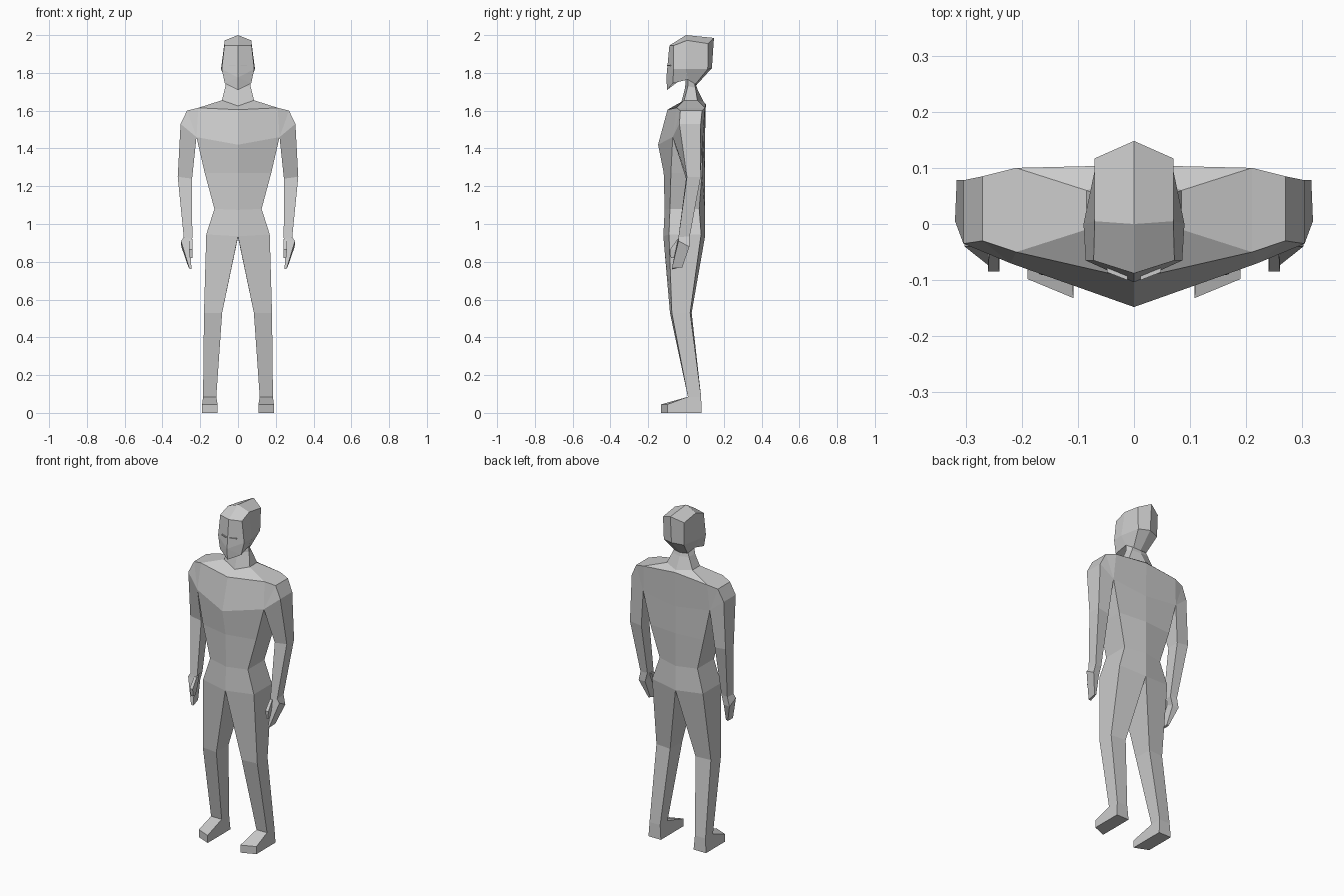
import bpy, bmesh

grey = bpy.data.materials.new("plain_grey")
grey.diffuse_color = (0.6, 0.6, 0.6, 1)


def loft(name, rings, closed=True):
    """Skin matching rings; closed rings are capped, open ones run front to back along the mirror plane."""
    bm = bmesh.new()
    rows = [[bm.verts.new(p) for p in ring] for ring in rings]
    n = len(rows[0])
    for a, b in zip(rows, rows[1:]):
        for i in range(n if closed else n - 1):
            j = (i + 1) % n
            bm.faces.new((a[i], a[j], b[j], b[i]))
    if closed:
        bm.faces.new(rows[0])
        bm.faces.new(rows[-1])
    return finish(name, bm)


def finish(name, bm):
    """Clean up the right half, mirror it to the left and make an object."""
    bmesh.ops.remove_doubles(bm, verts=bm.verts, dist=0.0005)
    bmesh.ops.mirror(bm, geom=bm.verts[:] + bm.edges[:] + bm.faces[:],
                     axis='X', merge_dist=0.0005)
    bmesh.ops.recalc_face_normals(bm, faces=bm.faces)
    me = bpy.data.meshes.new(name)
    bm.to_mesh(me)
    bm.free()
    me.materials.append(grey)
    ob = bpy.data.objects.new(name, me)
    bpy.context.collection.objects.link(ob)
    return ob


# rings shared by neighbouring parts
collar = [(0, -.098, 1.605), (.21, -.05, 1.615), (.21, .1, 1.615), (0, .105, 1.635)]
chest = [(0, -.148, 1.42), (.22, -.07, 1.46), (.22, .09, 1.46), (0, .1, 1.43)]
hip = [(0, -.12, .935), (.168, -.09, .945), (.168, .08, .945), (0, .1, .93)]
wrist = [(.287, -.04, .93), (.287, .02, .935), (.245, .015, .935), (.242, -.04, .925)]
ankle = [(.115, .01, .085), (.185, .01, .085), (.185, .08, .085), (.115, .08, .085)]

# torso, from collar down to hips
loft("torso", [
    collar, chest,
    [(0, -.118, 1.27), (.176, -.08, 1.27), (.176, .085, 1.27), (0, .1, 1.27)],
    [(0, -.113, 1.075), (.125, -.085, 1.08), (.125, .07, 1.08), (0, .1, 1.075)],
    hip], closed=False)

# sloping shoulders and neck
loft("neck", [
    collar,
    [(0, -.03, 1.625), (.085, -.01, 1.655), (.085, .06, 1.655), (0, .095, 1.645)],
    [(0, -.005, 1.72), (.066, .01, 1.73), (.055, .05, 1.72), (0, .06, 1.715)],
    [(0, .0, 1.785), (.063, .01, 1.77), (.045, .045, 1.745), (0, .052, 1.74)],
], closed=False)

# legs, from hip to ankle
loft("legs", [
    hip,
    [(.084, -.085, .53), (.18, -.075, .53), (.18, .022, .53), (.084, .03, .53)],
    ankle])

# wedge-shaped feet, inner side to outer side
loft("feet", [
    [(x, .01, .085), (x, .08, .085), (b, .083, 0), (b, toe, 0), (b, toe, .045)]
    for x, b, toe in ((.115, .108, -.132), (.185, .19, -.098))])

# arms with angular shoulder caps
pit = [chest[2], chest[1]]
loft("arms", [
    [collar[1], collar[2]] + pit,
    [(.27, -.03, 1.6), (.27, .085, 1.6)] + pit,
    [(.304, -.035, 1.53), (.304, .078, 1.53)] + pit,
    [(.319, .005, 1.25), (.316, .078, 1.25), (.243, .075, 1.24), (.243, .0, 1.24)],
    wrist])

# hands tapering to the fingertips
loft("hands", [
    wrist,
    [(.302, -.04, .91), (.3, .018, .88), (.26, .015, .88), (.256, -.045, .91)],
    [(.258, -.075, .765), (.262, -.02, .77), (.25, -.02, .775), (.246, -.07, .76)]])
loft("thumbs", [
    [(.258, -.045, .92), (.258, -.02, .92), (.242, -.02, .92), (.242, -.045, .92)],
    [(.26, -.085, .865), (.26, -.04, .865), (.24, -.04, .865), (.24, -.085, .865)],
    [(.255, -.08, .82), (.255, -.055, .82), (.242, -.055, .82), (.242, -.08, .82)]])

# head: three bands from face rim over the crown to the back, then end fans
face = [(0, -.088, 1.945), (.072, -.065, 1.945), (.086, -.065, 1.82),
        (.07, -.07, 1.745), (0, -.1, 1.71)]
crown = [(0, 0, 2), (.07, .005, 1.972), (.09, .0, 1.82), (.065, .01, 1.765), (0, 0, 1.785)]
back = [(0, .148, 1.985), (.07, .117, 1.955), (.066, .115, 1.82), (.045, .05, 1.74), (0, .055, 1.735)]
bm = bmesh.new()
rows = [[bm.verts.new(p) for p in r] for r in (face, crown, back)]
for a, b in zip(rows, rows[1:]):
    for i in range(4):
        bm.faces.new((a[i], a[i + 1], b[i + 1], b[i]))
nose = bm.verts.new((0, -.104, 1.775))
nape = bm.verts.new((0, .137, 1.825))
f, k = rows[0], rows[2]
for vs in ((f[0], f[1], f[2], nose), (f[2], f[3], nose), (f[3], f[4], nose),
           (k[0], k[1], k[2], nape), (k[2], k[3], k[4], nape)):
    bm.faces.new(vs)
finish("head", bm)

# narrow eye slits
loft("eyes", [[(x, y, 1.837), (x, y, 1.842), (x, y + .008, 1.842), (x, y + .008, 1.837)]
              for x, y in ((.012, -.1), (.048, -.086))])
